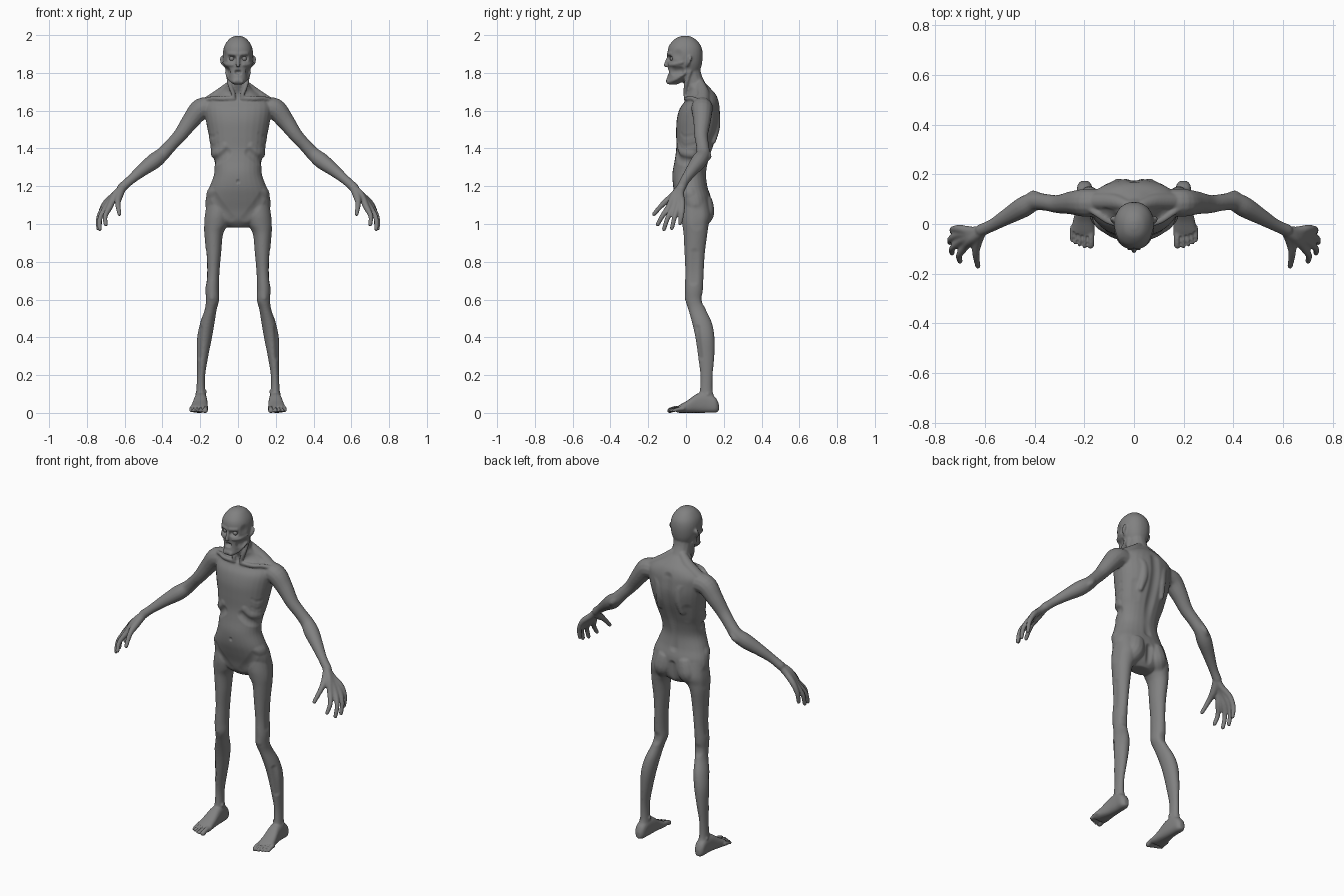
import bpy, bmesh, math
from mathutils import Vector, kdtree

bm = bmesh.new()
SIDES = (1, -1)
GREY = bpy.data.materials.new("dark_grey")
GREY.diffuse_color = (.22, .22, .22, 1)


def smooth_rows(rows, sub=5):
    """Catmull-Rom through a list of equal-length rows."""
    out = []
    for i in range(len(rows) - 1):
        p = [rows[max(i - 1, 0)], rows[i], rows[i + 1], rows[min(i + 2, len(rows) - 1)]]
        for k in range(sub):
            t = k / sub
            out.append([0.5 * (2 * b + (c - a) * t + (2 * a - 5 * b + 4 * c - d) * t * t
                               + (3 * b - a - 3 * c + d) * t ** 3) for a, b, c, d in zip(*p)])
    return out + [list(rows[-1])]


def skin(rings):
    vs = [[bm.verts.new(p) for p in r] for r in rings]
    n = len(vs[0])
    for a, b in zip(vs, vs[1:]):
        for i in range(n):
            bm.faces.new((a[i], a[(i + 1) % n], b[(i + 1) % n], b[i]))
    bm.faces.new(vs[0][::-1])
    bm.faces.new(vs[-1])


def stack(rows, power=2.2, side=1, along_y=False, n=28):
    """Rows of (level, a0, a1, b0, b1): rounded slices stacked on z, or on y for feet."""
    rings = []
    for t, a0, a1, b0, b1 in smooth_rows(rows):
        ring = []
        for i in range(n):
            c, s = math.cos(math.tau * i / n), math.sin(math.tau * i / n)
            a = (a0 + a1) / 2 + (a1 - a0) / 2 * math.copysign(abs(c) ** (2 / power), c)
            b = (b0 + b1) / 2 + (b1 - b0) / 2 * math.copysign(abs(s) ** (2 / power), s)
            ring.append((side * a, t, b) if along_y else (side * a, b, t))
        rings.append(ring)
    skin(rings)


def tube(pts, side=1, n=14):
    """Round limb through (x, y, z, radius) with domed ends."""
    rows = smooth_rows(pts)
    P = [Vector((side * r[0], r[1], r[2])) for r in rows]
    R = [r[3] for r in rows]
    for end, nxt in ((0, 1), (-1, -2)):
        d = (P[end] - P[nxt]).normalized()
        caps = [(P[end] + d * R[end] * math.sin(a), R[end] * math.cos(a)) for a in (.5, 1.0, 1.4)]
        if end == 0:
            P, R = [c[0] for c in caps[::-1]] + P, [c[1] for c in caps[::-1]] + R
        else:
            P, R = P + [c[0] for c in caps], R + [c[1] for c in caps]
    rings = []
    for i, p in enumerate(P):
        d = (P[min(i + 1, len(P) - 1)] - P[max(i - 1, 0)]).normalized()
        u = d.orthogonal() if abs(d.y) > .95 else d.cross(Vector((0, 1, 0)))
        u.normalize()
        v = d.cross(u)
        rings.append([p + R[i] * (u * math.cos(math.tau * k / n) + v * math.sin(math.tau * k / n))
                      for k in range(n)])
    skin(rings)


def centred(rows):
    return [(z, -w, w, f, b) for z, w, f, b in rows]


# torso: level, half width, front, back
stack(centred([(.985, .055, .015, .10), (1.02, .135, -.015, .122), (1.08, .17, -.032, .132),
               (1.14, .17, -.052, .132), (1.20, .15, -.068, .115), (1.27, .126, -.072, .107),
               (1.34, .13, -.06, .12), (1.40, .144, -.052, .14), (1.48, .157, -.052, .168),
               (1.55, .17, -.05, .182), (1.61, .178, -.035, .18), (1.65, .17, -.008, .174),
               (1.685, .13, .008, .16), (1.715, .08, .008, .135), (1.75, .052, .0, .10)]))
# head
stack(centred([(1.999, .012, -.02, .012), (1.985, .043, -.055, .045), (1.95, .07, -.088, .077),
               (1.91, .08, -.098, .088), (1.86, .077, -.097, .086), (1.82, .066, -.095, .075),
               (1.79, .056, -.097, .05), (1.765, .044, -.102, .0), (1.742, .026, -.095, -.045)]))
# neck, nose
tube([(0, .08, 1.67, .062), (0, .057, 1.72, .055), (0, .033, 1.775, .053), (0, .02, 1.83, .055)])
tube([(0, -.093, 1.885, .008), (0, -.104, 1.86, .009), (0, -.108, 1.843, .011)])

for s in SIDES:
    # leg
    stack([(1.13, .03, .165, -.02, .115), (1.05, .04, .178, -.025, .13), (1.0, .052, .182, -.02, .12),
           (.95, .079, .178, -.013, .113), (.85, .089, .17, -.008, .1), (.75, .098, .166, -.004, .094),
           (.66, .101, .172, -.006, .09), (.60, .1, .17, -.003, .088), (.55, .113, .176, .012, .105),
           (.48, .124, .2, .032, .137), (.40, .138, .216, .05, .151), (.30, .158, .217, .064, .15),
           (.20, .174, .217, .076, .141), (.12, .173, .221, .073, .141), (.07, .168, .225, .06, .155),
           (.02, .17, .225, .06, .155)], 2, s)
    # buttock
    tube([(.068, .09, 1.11, .055), (.08, .09, 1.06, .06), (.1, .08, 1.02, .045)], s)
    # foot and toes
    stack([(.174, .185, .212, .012, .05), (.155, .17, .228, .004, .085), (.11, .165, .23, .003, .11),
           (.06, .162, .235, .003, .105), (.01, .16, .246, .003, .07), (-.03, .157, .254, .003, .047),
           (-.05, .16, .253, .004, .034)], 2.6, s, True)
    for x, y, r in ((.174, -.086, .015), (.199, -.088, .011), (.218, -.082, .01),
                    (.235, -.074, .01), (.249, -.064, .01)):
        tube([(x, y + .05, .026, r), (x, y + .02, .023, r), (x, y, .015, r)], s)
    # arm
    tube([(.13, .085, 1.615, .055), (.195, .085, 1.612, .057), (.25, .085, 1.55, .047),
          (.305, .08, 1.475, .037), (.355, .087, 1.42, .034), (.4, .09, 1.372, .037),
          (.445, .068, 1.335, .042), (.51, .03, 1.285, .033), (.57, -.005, 1.235, .025),
          (.615, -.025, 1.195, .025)], s)
    tube([(.375, .105, 1.40, .016), (.405, .117, 1.362, .018), (.43, .1, 1.34, .015)], s)
    # palm bones running on into fingers: knuckle, middle joint, tip
    for k, m, t in (((.7, -.02, 1.115), (.728, -.022, 1.06), (.73, -.032, 1.005)),
                    ((.702, -.042, 1.1), (.737, -.06, 1.04), (.74, -.075, .98)),
                    ((.696, -.068, 1.093), (.73, -.097, 1.035), (.732, -.117, .975)),
                    ((.678, -.09, 1.095), (.703, -.125, 1.045), (.7, -.15, 1.0))):
        tube([(.605, -.025, 1.2, .021), (.65, -.02 + k[1] * .45, 1.158, .019), (*k, .017),
              (*m, .0135), (*t, .0115)], s)
    tube([(.615, -.03, 1.19, .022), (.632, -.075, 1.145, .021), (.636, -.12, 1.11, .015),
          (.628, -.17, 1.055, .0115)], s)
    # ear
    tube([(.078, .02, 1.888, .008), (.086, .022, 1.88, .010), (.084, .014, 1.86, .010),
          (.074, .006, 1.842, .008)], s)
    # collar bone, neck tendon, trapezius
    tube([(.022, .0, 1.668, .013), (.09, .006, 1.666, .012), (.14, .034, 1.667, .012), (.19, .07, 1.65, .014)], s)
    tube([(.055, .02, 1.81, .012), (.043, .0, 1.74, .012), (.02, -.003, 1.68, .011)], s)
    tube([(.03, .075, 1.745, .025), (.085, .09, 1.692, .035), (.17, .09, 1.635, .035)], s)
    # cheek bone and jaw
    tube([(.03, -.088, 1.845, .009), (.056, -.066, 1.848, .011), (.074, -.02, 1.858, .009)], s)
    tube([(.02, -.09, 1.757, .012), (.045, -.05, 1.772, .011), (.058, -.005, 1.805, .012)], s)
    # shoulder blade
    tube([(.075, .14, 1.44, .018), (.062, .154, 1.52, .027), (.075, .145, 1.6, .03), (.16, .1, 1.635, .028)], s)
    # knee cap, ankle bones
    tube([(.137, .012, .66, .018), (.137, .012, .61, .02)], s)
    tube([(.176, .1, .115, .012), (.215, .115, .1, .013)], s)

# fuse all parts into one skin
bmesh.ops.recalc_face_normals(bm, faces=bm.faces)
me = bpy.data.meshes.new("body_parts")
bm.to_mesh(me)
bm.free()
body = bpy.data.objects.new("body", me)
bpy.context.collection.objects.link(body)
rem = body.modifiers.new("fuse", 'REMESH')
rem.mode, rem.voxel_size = 'VOXEL', .0048
sm = body.modifiers.new("soften", 'SMOOTH')
sm.factor, sm.iterations = .5, 10
dg = bpy.context.evaluated_depsgraph_get()
fused = bpy.data.meshes.new_from_object(body.evaluated_get(dg))
body.modifiers.clear()
body.data = fused

# sculpt hollows and ridges along short strokes
kd = kdtree.KDTree(len(fused.vertices))
for v in fused.vertices:
    kd.insert(v.co, v.index)
kd.balance()
normals = [v.normal.copy() for v in fused.vertices]


def stroke(pts, radius, depth, both=True):
    for s in SIDES if both else (1,):
        weight = {}
        for x, y, z in smooth_rows(pts, 24):
            for _, i, d in kd.find_range((s * x, y, z), radius):
                weight[i] = max(weight.get(i, 0), (1 - (d / radius) ** 2) ** 2)
        for i, w in weight.items():
            fused.vertices[i].co += normals[i] * depth * w


stroke([(.025, -.092, 1.878), (.042, -.085, 1.879)], .022, -.019)       # eye sockets
stroke([(.012, -.1, 1.902), (.05, -.085, 1.905)], .016, .004)           # brow
stroke([(.055, -.06, 1.81), (.058, -.03, 1.815)], .03, -.012)           # cheek hollows
stroke([(.076, -.045, 1.9)], .035, -.006)                               # temples
stroke([(-.01, -.1, 1.806), (.01, -.1, 1.806)], .016, -.022, False)     # mouth
stroke([(-.015, -.1, 1.758), (.015, -.1, 1.758)], .02, .005, False)     # chin
stroke([(.13, .03, 1.33), (.1, -.03, 1.345), (.06, -.055, 1.38)], .032, -.008)
stroke([(.135, .03, 1.37), (.105, -.03, 1.385), (.075, -.05, 1.415)], .028, .006)  # rib edge
for z in (1.43, 1.48):                                                  # ribs
    stroke([(.15, .07, z), (.135, -.005, z - .015), (.115, -.03, z)], .017, -.002)
stroke([(0, .13, 1.2), (0, .14, 1.4), (0, .175, 1.52), (0, .17, 1.64)], .035, -.009, False)  # spine
stroke([(.1, .14, 1.38), (.11, .15, 1.46)], .04, -.005)                 # below shoulder blade
stroke([(0, -.07, 1.23), (0, -.07, 1.225)], .012, -.007, False)         # navel
stroke([(.13, -.03, 1.15), (.09, -.035, 1.09), (.04, -.03, 1.03)], .032, -.004)  # groin line
stroke([(.15, -.02, 1.17), (.165, .02, 1.175)], .035, .005)             # hip points
stroke([(0, .135, 1.0), (0, .135, 1.06), (0, .13, 1.1)], .028, -.012, False)     # cleft
stroke([(.165, .06, 1.07), (.175, .06, 1.0)], .04, -.004)               # side of hip
stroke([(.06, .03, 1.7), (.11, .045, 1.69)], .03, -.006)                # hollow over collar bone
stroke([(0, -.01, 1.685), (0, -.01, 1.68)], .022, -.007, False)         # throat notch
stroke([(.17, .04, .7), (.172, .045, .85)], .03, -.004)                 # thigh groove
stroke([(.2, .06, .45), (.205, .075, .3)], .025, -.005)                 # outer calf groove
stroke([(.137, .09, .59), (.137, .09, .61)], .035, -.005)               # back of knee
for x, y in ((.188, -.09), (.209, -.086), (.227, -.08), (.243, -.07)):  # gaps between toes
    stroke([(x, y, .015), (x, y + .012, .032), (x, y + .035, .036)], .009, -.007)
fused.update()

# eyes
for s, name in zip(SIDES, ("eye_left", "eye_right")):
    bpy.ops.mesh.primitive_uv_sphere_add(segments=20, ring_count=12, radius=.013,
                                         location=(s * .033, -.072, 1.878))
    bpy.context.object.name = name
    bpy.ops.object.shade_smooth()
fused.polygons.foreach_set("use_smooth", [True] * len(fused.polygons))
# set the soles on the ground and colour everything
low = min(v.co.z for v in fused.vertices)
for ob in bpy.context.collection.objects:
    ob.location.z -= low
    ob.data.materials.clear()
    ob.data.materials.append(GREY)
